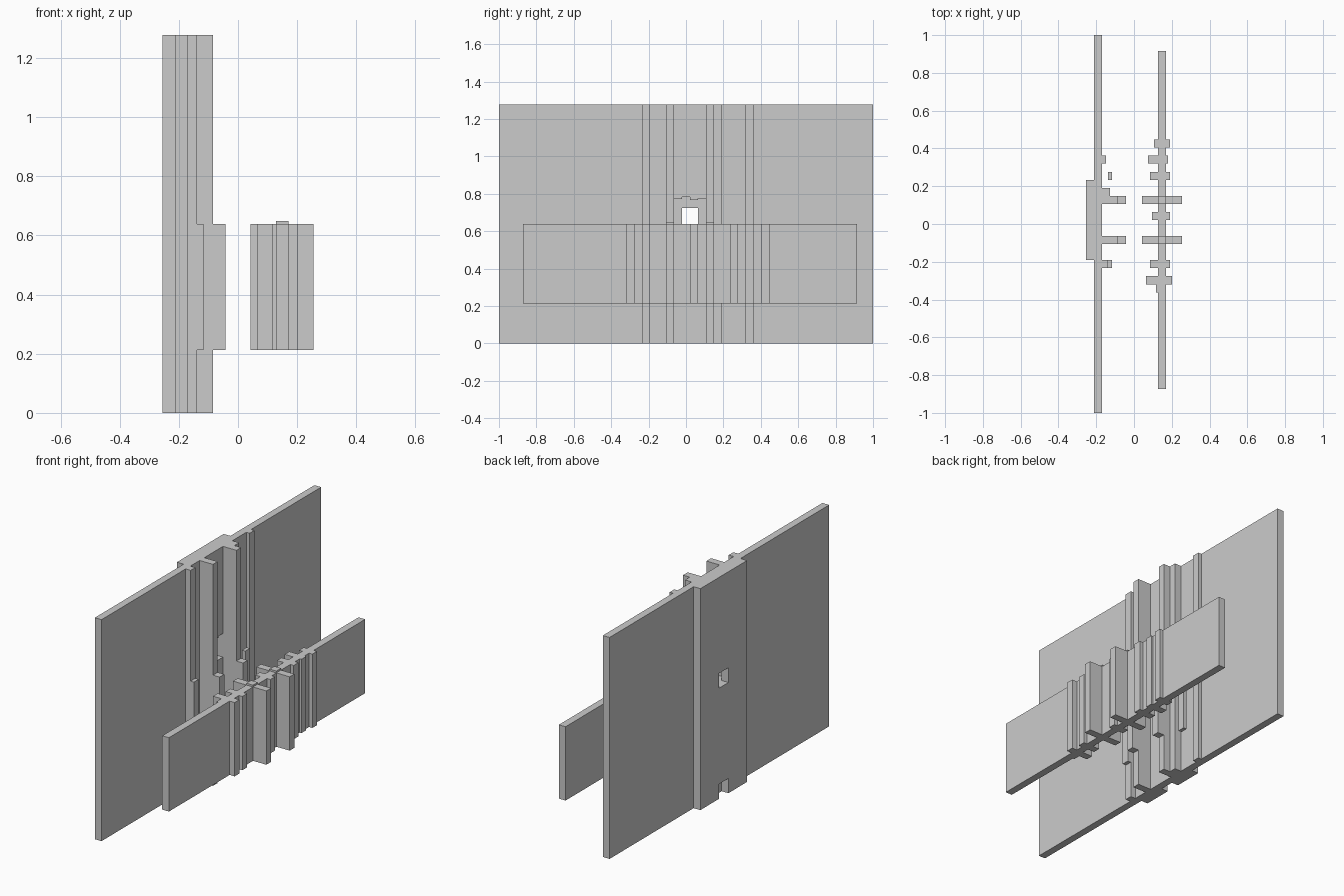
import bpy
import bmesh
from mathutils import Vector

U = 2 / 47                        # one grid module
ORIGIN = Vector((6, 23.5, 0))     # module coordinates of the model's centre

cube = bpy.data.objects.get("Cube")
if cube:
    bpy.data.objects.remove(cube, do_unlink=True)

grey = bpy.data.materials.new("plain grey")
grey.use_nodes = True
grey.diffuse_color = (0.6, 0.6, 0.6, 1)
grey.node_tree.nodes["Principled BSDF"].inputs["Base Color"].default_value = (0.6, 0.6, 0.6, 1)


def prism(name, points, sweep):
    """Extrude a flat outline, given in modules, along the sweep vector."""
    bm = bmesh.new()
    face = bm.faces.new([bm.verts.new((Vector(p) - ORIGIN) * U) for p in points])
    ext = bmesh.ops.extrude_face_region(bm, geom=[face])
    moved = [v for v in ext["geom"] if isinstance(v, bmesh.types.BMVert)]
    bmesh.ops.translate(bm, verts=moved, vec=Vector(sweep) * U)
    bmesh.ops.recalc_face_normals(bm, faces=bm.faces)
    mesh = bpy.data.meshes.new(name)
    bm.to_mesh(mesh)
    bm.free()
    mesh.materials.append(grey)
    obj = bpy.data.objects.new(name, mesh)
    bpy.context.collection.objects.link(obj)
    return obj


def box(name, x0, x1, y0, y1, z0, z1):
    return prism(name, [(x0, y0, z0), (x1, y0, z0), (x1, y1, z0), (x0, y1, z0)], (0, 0, z1 - z0))


def side(base, start, end, steps):
    """Walk one side of a plan, stepping out to each rib's depth and back."""
    path = [(base, start)]
    for y0, y1, x in steps:
        if path[-1][1] == y0:                 # rib touches the one before
            path[-1] = (path[-2][0], y0)
            path += [(x, y0), (x, y1), (base, y1)]
        else:
            path += [(base, y0), (x, y0), (x, y1), (base, y1)]
    return path + [(base, end)]


def ribbed_plate(name, x0, x1, start, end, left, right, z0, z1):
    plan = side(x1, start, end, right) + side(x0, start, end, left)[::-1]
    return prism(name, [(x, y, z0) for x, y in plan], (0, 0, z1 - z0))


def cut(target, cutter):
    mod = target.modifiers.new("cut", "BOOLEAN")
    mod.operation = "DIFFERENCE"
    mod.solver = "EXACT"
    mod.object = cutter
    bpy.context.view_layer.objects.active = target
    bpy.ops.object.modifier_apply(modifier=mod.name)
    bpy.data.objects.remove(cutter, do_unlink=True)


# Tall wall with a thick back pad and full-height ribs
wall = ribbed_plate("tall_wall", 1, 2, 0, 47, [(19, 29, 0)],
                    [(18, 19, 2.75), (21, 22, 4), (26, 27, 4), (27, 28, 3), (31, 32, 2.5)], 0, 30)

# Wide opening with an uneven lintel, a narrow hole behind it, and a foot notch
lintel = [(22, 18.15), (23, 18.4), (24, 18), (25, 18.2)]
outline = [(26, 15), (22, 15)]
for y, z in lintel:
    outline += [(y, z), (y + 1, z)]
cut(wall, prism("opening_cutter", [(1, y, z) for y, z in outline], (1.5, 0, 0)))
cut(wall, box("hole_cutter", -1, 1.5, 23, 25, 15, 17))
cut(wall, box("notch_cutter", -1, 1, 23, 25, -1, 2))

# Short blocks standing off the wall ribs
for name, x0, x1, y in [("front_rib_block", 4, 5, 21), ("rear_rib_block", 4, 5, 26),
                        ("front_small_block", 2.75, 3.25, 18), ("rear_small_block", 2.75, 3.25, 29)]:
    box(name, x0, x1, y, y + 1, 5, 15)

# Low panel with ribs crossing it: start, near depth, far depth
ribs = [(15, 8.75, 10), (16, 7.5, 10.75), (18, 8, 10.5), (21, 7, 12), (24, 8.25, 10.5),
        (26, 7, 12), (29, 8, 10.5), (31, 7.75, 10.25), (33, 8.5, 10.5)]
ribbed_plate("low_panel", 9, 10, 3, 45, [(y, y + 1, a) for y, a, b in ribs],
             [(y, y + 1, b) for y, a, b in ribs if b > 10], 5, 15)

# Raised caps where the widest ribs cross the panel
for name, y in (("front_cap", 21), ("rear_cap", 26)):
    box(name, 9, 10, y, y + 1, 15, 15.25)
